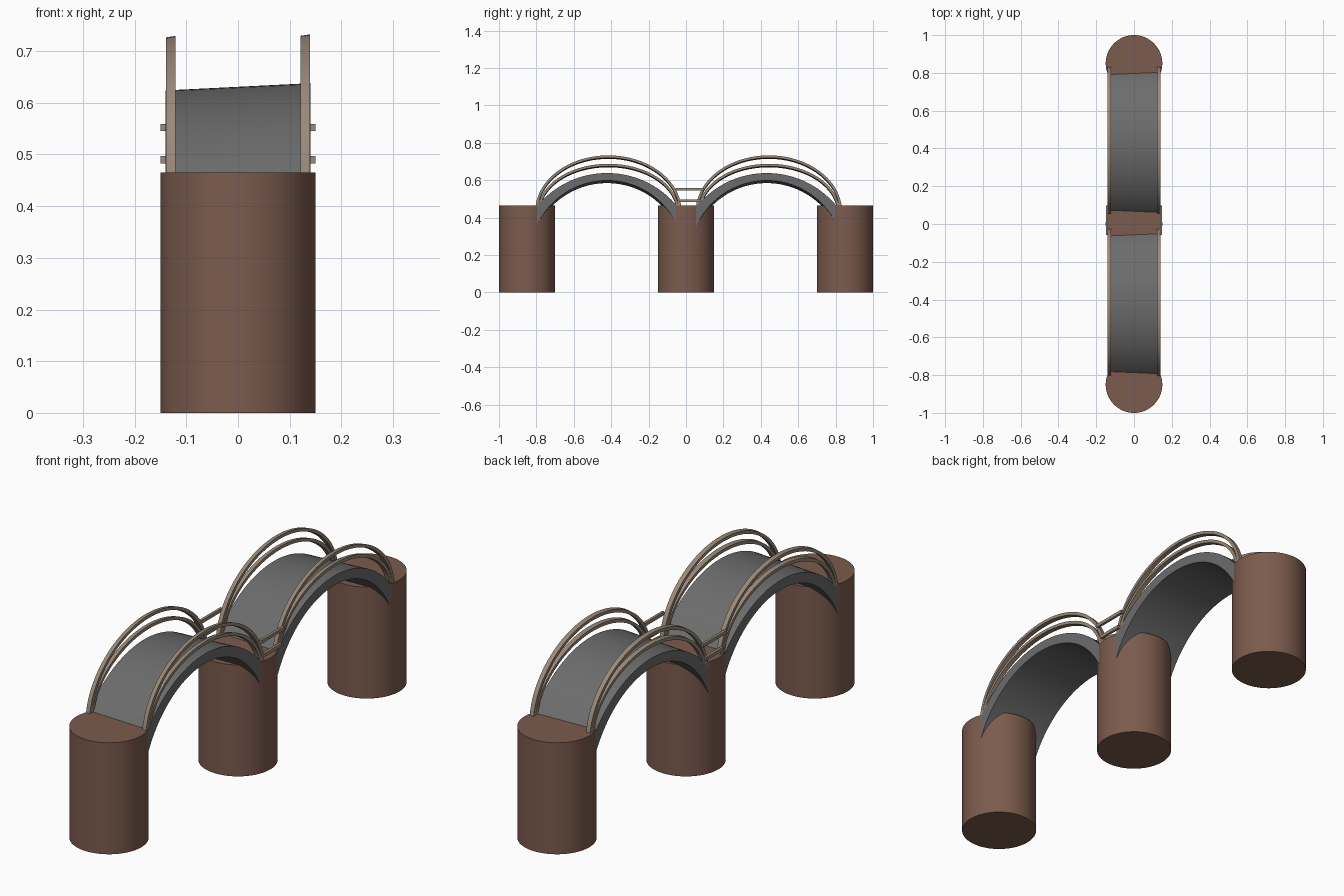
import bpy, bmesh, math

if "Cube" in bpy.data.objects:
    bpy.data.objects.remove(bpy.data.objects["Cube"])


def material(name, rgb):
    m = bpy.data.materials.new(name)
    m.diffuse_color = (*rgb, 1)
    m.use_nodes = True
    m.node_tree.nodes["Principled BSDF"].inputs["Base Color"].default_value = m.diffuse_color
    return m


BROWN = material("brown", (0.20, 0.105, 0.075))
TAUPE = material("taupe", (0.32, 0.25, 0.19))
GREY = material("dark_grey", (0.15, 0.15, 0.15))


def finish(obj, mat):
    obj.data.materials.append(mat)
    bpy.ops.object.select_all(action='DESELECT')
    obj.select_set(True)
    bpy.context.view_layer.objects.active = obj
    bpy.ops.object.shade_smooth_by_angle(angle=math.radians(35))


def arch(name, outer, inner, x0, x1, tilt, pivot, mat):
    """Solid between two arcs of (y, z) points, extruded from x0 to x1, tilted in z."""
    bm = bmesh.new()
    rings = []
    for o, i in zip(outer, inner):
        rings.append([bm.verts.new((x, y, z + tilt * (x - pivot)))
                      for x, (y, z) in ((x0, o), (x1, o), (x1, i), (x0, i))])
    for a, b in zip(rings, rings[1:]):
        for k in range(4):
            n = (k + 1) % 4
            bm.faces.new((a[k], a[n], b[n], b[k]))
    bm.faces.new(rings[0])
    bm.faces.new(rings[-1])
    bmesh.ops.recalc_face_normals(bm, faces=bm.faces)
    me = bpy.data.meshes.new(name)
    bm.to_mesh(me)
    bm.free()
    obj = bpy.data.objects.new(name, me)
    bpy.context.collection.objects.link(obj)
    finish(obj, mat)


def ellipse(cy, cz, a, b, z_end, n=56):
    """Arc over the top of an ellipse, both ends at height z_end."""
    start = math.asin((z_end - cz) / b)
    span = math.pi - 2 * start
    return [(cy - a * math.cos(start + span * i / n),
             cz + b * math.sin(start + span * i / n)) for i in range(n + 1)]


# Three round piers
for name, y in (("front_pier", -0.85), ("middle_pier", 0), ("back_pier", 0.85)):
    bpy.ops.mesh.primitive_cylinder_add(vertices=64, radius=0.15, depth=0.465,
                                        location=(0, y, 0.2325))
    bpy.context.object.name = name
    finish(bpy.context.object, BROWN)

# Two arched decks, each with an upper and a lower handrail on both sides
for name, deck_y, rail_y in (("front", -0.422, -0.415), ("back", 0.432, 0.443)):
    arch(name + "_deck",
         ellipse(deck_y, 0.153, 0.484, 0.484, 0.28),
         ellipse(deck_y, 0.184, 0.413, 0.413, 0.28),
         -0.14, 0.14, 0.05, 0.12, GREY)
    for side, x, dz in (("left", -0.13, -0.002), ("right", 0.13, 0.001)):
        for level, a, b in (("upper", 0.391, 0.3), ("lower", 0.378, 0.255)):
            cz = 0.43 + dz
            arch(f"{name}_{side}_{level}_rail",
                 ellipse(rail_y, cz, a, b, 0.445),
                 ellipse(rail_y, cz, a - 0.014, b - 0.013, 0.445),
                 x - 0.009, x + 0.009, 0.15, x, TAUPE)

# Straight rails linking the two spans over the middle pier
for side, x in (("left", -0.144), ("right", 0.144)):
    for level, y0, y1, z in (("upper", -0.057, 0.097, 0.552),
                             ("lower", -0.035, 0.077, 0.49)):
        bpy.ops.mesh.primitive_cube_add(size=1, location=(x, (y0 + y1) / 2, z))
        bar = bpy.context.object
        bar.name = f"{side}_{level}_link_rail"
        bar.scale = (0.011, y1 - y0, 0.014)
        finish(bar, TAUPE)
